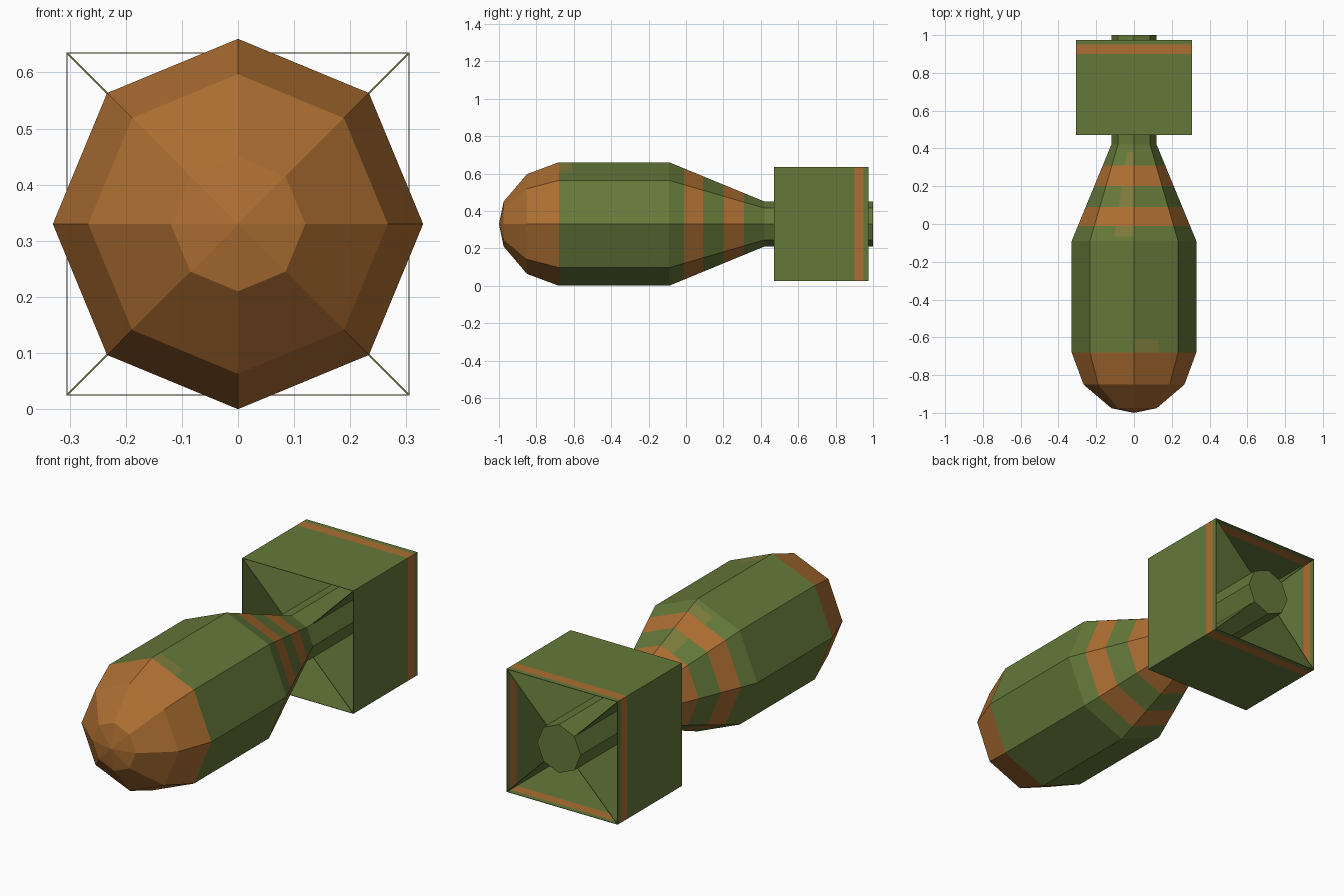
import bpy, bmesh, math
from mathutils import Vector

if "Cube" in bpy.data.objects:
    bpy.data.objects.remove(bpy.data.objects["Cube"])

CZ = 0.33  # height of the long axis


def material(name, rgb):
    m = bpy.data.materials.new(name)
    m.diffuse_color = (*rgb, 1)
    m.use_nodes = True
    m.node_tree.nodes["Principled BSDF"].inputs["Base Color"].default_value = m.diffuse_color
    return m


MATS = [material("army green", (0.130, 0.190, 0.042)),
        material("rust orange", (0.420, 0.158, 0.032)),
        material("faded olive", (0.205, 0.200, 0.045))]


def finish(bm, name, thickness=0):
    me = bpy.data.meshes.new(name)
    bmesh.ops.recalc_face_normals(bm, faces=bm.faces[:])
    bm.to_mesh(me)
    bm.free()
    for m in MATS:
        me.materials.append(m)
    ob = bpy.data.objects.new(name, me)
    bpy.context.collection.objects.link(ob)
    if thickness:
        s = ob.modifiers.new("thickness", "SOLIDIFY")
        s.thickness = thickness
        s.offset = 0
    return ob


def ring(bm, r, y, sides, start=0.0):
    return [bm.verts.new((r * math.cos(start + math.tau * i / sides), y,
                          CZ + r * math.sin(start + math.tau * i / sides)))
            for i in range(sides)]


def loft(bm, rings):
    for a, b in zip(rings, rings[1:]):
        n = len(a)
        for i in range(n):
            j = (i + 1) % n
            bm.faces.new((a[i], a[j], b[j], b[i]))


def cone_r(y):
    return 0.33 - 0.21 * (y + 0.09) / 0.51


# Eight-sided body: nose, barrel, tapering cone and tail tube
profile = [(0.12, -0.975), (0.267, -0.85), (0.33, -0.68), (0.33, -0.61), (0.33, -0.09)]
profile += [(cone_r(y), y) for y in (-0.065, -0.01, 0.09, 0.20, 0.31, 0.38)]
profile += [(0.12, 0.42), (0.12, 1.0)]
bm = bmesh.new()
rings = [ring(bm, r, y, 8) for r, y in profile]
loft(bm, rings)
tip = bm.verts.new((0, -1, CZ))
for i in range(8):
    bm.faces.new((tip, rings[0][i], rings[0][(i + 1) % 8]))
bm.faces.new(rings[-1])
bmesh.ops.recalc_face_normals(bm, faces=bm.faces[:])


def cut_top(y0, y1, co, no):
    # split only the upward faces inside a stretch of the body
    faces = [f for f in bm.faces if f.normal.z > 0.5
             and y0 < f.calc_center_median().y < y1]
    geom = set(faces)
    for f in faces:
        geom.update(f.edges)
        geom.update(f.verts)
    bmesh.ops.bisect_plane(bm, geom=list(geom), plane_co=co, plane_no=no)


cut_top(-0.065, 0.38, Vector((-0.105, -0.065, 0)), Vector((1, -0.15, 0)))
cut_top(-0.68, -0.61, Vector((0.13, 0, 0)), Vector((1, 0, 0)))

# Orange nose and bands, faded patches on top
for f in bm.faces:
    c = f.calc_center_median()
    top = f.normal.z > 0.5
    if c.y < -0.68 or -0.01 < c.y < 0.09 or 0.20 < c.y < 0.31:
        f.material_index = 1
    elif top and -0.065 < c.y < 0.38 and -0.105 + 0.15 * (c.y + 0.065) < c.x < 0:
        f.material_index = 2
    elif top and -0.68 < c.y < -0.61 and 0 < c.x < 0.13:
        f.material_index = 2
finish(bm, "bomb_body")

# Open square tail box with an orange band near the rear
H = 0.305
bm = bmesh.new()
loft(bm, [ring(bm, H * math.sqrt(2), y, 4, math.pi / 4) for y in (0.47, 0.90, 0.95, 0.975)])
for f in bm.faces:
    f.material_index = int(0.90 < f.calc_center_median().y < 0.95)
finish(bm, "tail_box", 0.003)

# Four diagonal fins joining the tube to the box corners
bm = bmesh.new()
for sx in (-1, 1):
    for sz in (-1, 1):
        bm.faces.new([bm.verts.new((sx * d, y, CZ + sz * d)) for d, y in
                      ((0.08, 0.47), (H, 0.47), (H, 0.975), (0.08, 0.975))])
finish(bm, "tail_fins", 0.003)
